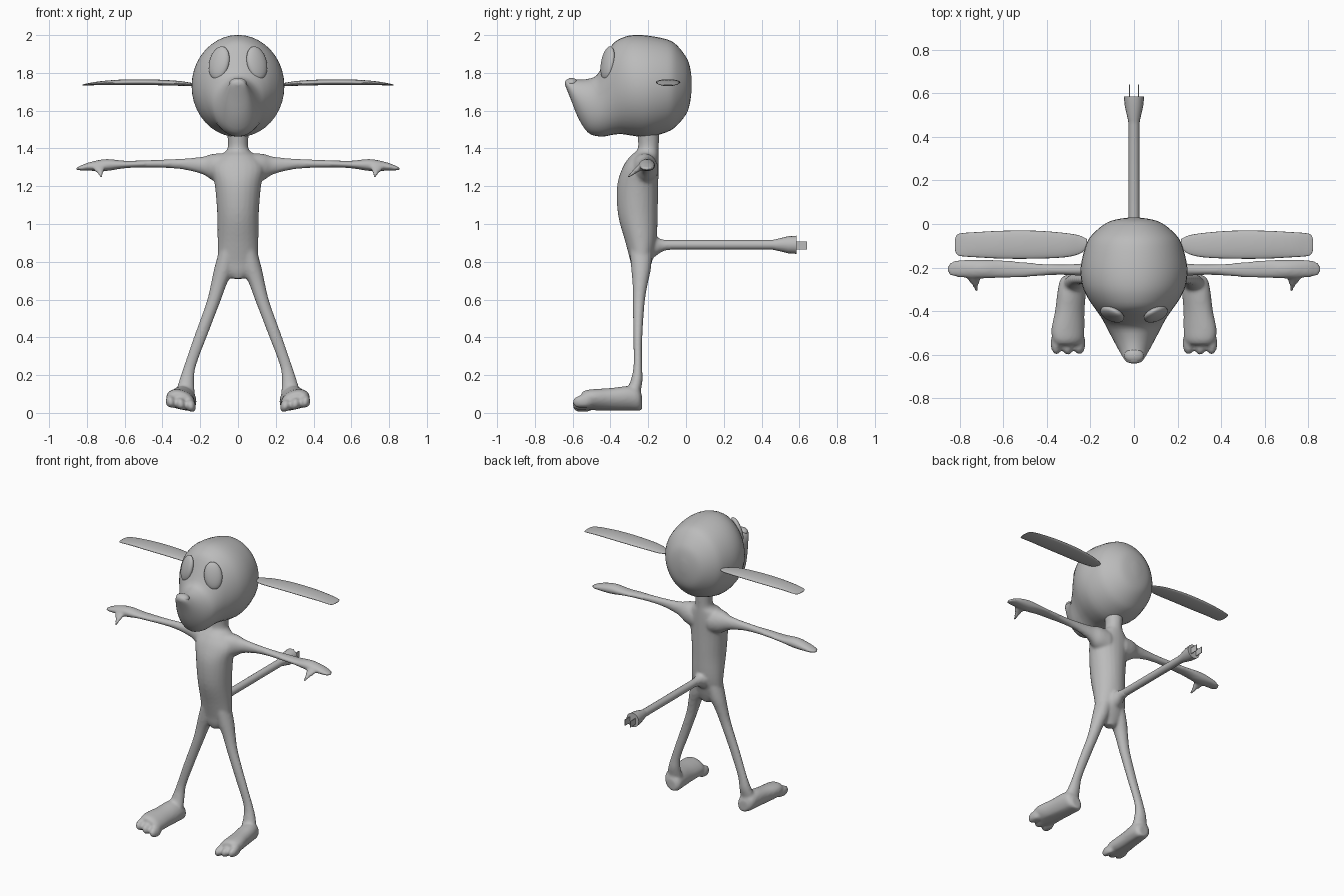
import bpy, bmesh, math
from mathutils import Vector, Matrix

grey = bpy.data.materials.new("plain grey")
grey.diffuse_color = (0.5, 0.5, 0.5, 1)


def finish(bm, name):
    bmesh.ops.recalc_face_normals(bm, faces=bm.faces)
    me = bpy.data.meshes.new(name)
    bm.to_mesh(me)
    bm.free()
    me.materials.append(grey)
    ob = bpy.data.objects.new(name, me)
    bpy.context.collection.objects.link(ob)
    me.shade_smooth()
    return ob


def spline(secs, steps):
    """Catmull-Rom between section tuples (x, y, z, ra, rb)."""
    if steps == 1:
        return secs
    out = []
    for i in range(len(secs) - 1):
        p0, p1 = secs[max(i - 1, 0)], secs[i]
        p2, p3 = secs[i + 1], secs[min(i + 2, len(secs) - 1)]
        for k in range(steps):
            t = k / steps
            out.append([0.5 * (2*b + (c-a)*t + (2*a-5*b+4*c-d)*t*t + (3*b-a-3*c+d)*t**3)
                        for a, b, c, d in zip(p0, p1, p2, p3)])
    return out + [secs[-1]]


def loft(bm, secs, axis, s=1, steps=4, n=24):
    """Closed tube of elliptical rings lying across the given axis."""
    rings = []
    for x, y, z, ra, rb in spline(secs, steps):
        ring = []
        for i in range(n):
            a = 2 * math.pi * i / n
            u, v = max(ra, .002) * math.cos(a), max(rb, .002) * math.sin(a)
            d = {"x": (0, u, v), "y": (u, 0, v), "z": (u, v, 0)}[axis]
            ring.append(bm.verts.new((s * (x + d[0]), y + d[1], z + d[2])))
        rings.append(ring)
    for a, b in zip(rings, rings[1:]):
        for i in range(n):
            j = (i + 1) % n
            bm.faces.new((a[i], a[j], b[j], b[i]))
    bm.faces.new(rings[0])
    bm.faces.new(rings[-1])
    return [v for r in rings for v in r]


def ball(bm, c, r, rot=None, s=1):
    m = Matrix.Translation((s * c[0], c[1], c[2])) @ (rot or Matrix()) @ Matrix.Diagonal((*r, 1))
    return bmesh.ops.create_uvsphere(bm, u_segments=24, v_segments=14, radius=1, matrix=m)["verts"]


# body: torso, neck, limbs and tail root fused into one smooth skin
bm = bmesh.new()
loft(bm, [(0, -.24, .71, .03, .03), (0, -.24, .75, .085, .045), (0, -.237, .8, .105, .057),
          (0, -.238, .9, .108, .082), (0, -.255, 1.05, .11, .105), (0, -.256, 1.2, .122, .109),
          (0, -.24, 1.3, .14, .095), (0, -.22, 1.36, .1, .075), (0, -.2, 1.4, .055, .055),
          (0, -.2, 1.5, .06, .06)], "z")
loft(bm, [(0, -.22, .87, .07, .08), (0, -.16, .88, .045, .05), (0, -.12, .887, .03, .031),
          (0, -.07, .89, .026, .026)], "y")
for s in (1, -1):
    # arm and mitten hand
    loft(bm, [(.06, -.225, 1.29, .08, .085), (.13, -.215, 1.3, .06, .072), (.19, -.21, 1.31, .035, .046),
              (.3, -.21, 1.318, .025, .028), (.4, -.21, 1.319, .026, .022), (.5, -.21, 1.318, .035, .019),
              (.6, -.207, 1.315, .041, .02), (.7, -.207, 1.312, .044, .032),
              (.79, -.205, 1.304, .041, .022), (.84, -.207, 1.295, .032, .011),
              (.858, -.207, 1.293, .012, .006)], "x", s)
    # thumb
    loft(bm, [(.735, -.225, 1.31, .04, .02), (.735, -.255, 1.292, .03, .018),
              (.727, -.285, 1.268, .015, .013), (.722, -.312, 1.246, .007, .007)], "y", s)
    # leg
    loft(bm, [(.05, -.238, .86, .05, .06), (.075, -.238, .76, .052, .052), (.102, -.243, .68, .042, .04),
              (.133, -.25, .58, .036, .031), (.2, -.255, .4, .034, .024), (.254, -.255, .25, .032, .023),
              (.272, -.262, .17, .04, .032), (.282, -.285, .09, .055, .04)], "z", s)
    # foot with three toes, sole tilted down toward the inside
    foot = loft(bm, [(.275, -.232, .06, .03, .035), (.28, -.25, .072, .056, .058),
                     (.285, -.3, .08, .065, .066), (.295, -.4, .073, .068, .06),
                     (.303, -.48, .07, .076, .056), (.303, -.53, .07, .072, .05),
                     (.303, -.555, .07, .055, .035)], "y", s)
    for x, y in ((.25, -.547), (.303, -.55), (.356, -.547)):
        foot += ball(bm, (x, y, .048), (.027, .053, .036), s=s)
    for v in foot:
        v.co.z = max(v.co.z, .02) + .2 * (s * v.co.x - .31)
        v.co.z = max(v.co.z, 0)
body = finish(bm, "body")
m = body.modifiers.new("fuse", "REMESH")
m.mode = "VOXEL"
m.voxel_size = .009
m.use_smooth_shade = True
m = body.modifiers.new("relax", "SMOOTH")
m.factor = .5
m.iterations = 5

# head: skull running forward into the muzzle (y, half width, bottom, top)
profile = [(.03, .02, 1.71, 1.77), (.02, .085, 1.635, 1.835), (0, .135, 1.58, 1.885),
           (-.05, .193, 1.52, 1.948), (-.1, .222, 1.487, 1.977), (-.2, .245, 1.46, 1.997),
           (-.28, .238, 1.467, 2.0), (-.34, .212, 1.476, 1.985), (-.39, .178, 1.472, 1.95),
           (-.43, .15, 1.464, 1.87), (-.47, .128, 1.465, 1.79), (-.52, .102, 1.485, 1.768),
           (-.57, .075, 1.56, 1.764), (-.61, .052, 1.66, 1.768), (-.632, .035, 1.715, 1.765),
           (-.64, .012, 1.735, 1.752)]
bm = bmesh.new()
loft(bm, [(0, y, (b + t) / 2, w, (t - b) / 2) for y, w, b, t in profile], "y", n=40, steps=3)
finish(bm, "head")

# nose button
bm = bmesh.new()
ball(bm, (0, -.605, 1.748), (.045, .034, .025))
finish(bm, "nose")

for s, side in ((1, "left"), (-1, "right")):
    # bulging oval eye
    bm = bmesh.new()
    rot = Matrix.Rotation(s * math.radians(27), 4, "Z") @ Matrix.Rotation(math.radians(-13), 4, "X") \
        @ Matrix.Rotation(s * math.radians(-7), 4, "Y")
    ball(bm, (.1, -.415, 1.853), (.058, .026, .09), rot, s)
    finish(bm, side + "_eye")
    # long flat ear
    bm = bmesh.new()
    loft(bm, [(.215, -.09, 1.737, .02, .006), (.25, -.095, 1.739, .042, .009),
              (.32, -.097, 1.745, .056, .013), (.45, -.095, 1.75, .064, .015),
              (.6, -.095, 1.75, .064, .015), (.72, -.095, 1.746, .058, .011),
              (.79, -.095, 1.74, .053, .006), (.813, -.095, 1.737, .045, .004),
              (.822, -.095, 1.736, .025, .002)], "x", s)
    finish(bm, side + "_ear")
    # plug prong
    bm = bmesh.new()
    bmesh.ops.create_cube(bm, size=1, matrix=Matrix.Translation((s * .021, .605, .887))
                          @ Matrix.Diagonal((.004, .07, .042, 1)))
    finish(bm, side + "_prong").data.shade_flat()

# straight cable tail ending in a flared plug
bm = bmesh.new()
loft(bm, [(0, -.15, .89, .025, .025), (0, .455, .89, .025, .025), (0, .475, .89, .027, .029),
          (0, .54, .89, .042, .045), (0, .585, .89, .047, .048)], "y", steps=1, n=16)
tail = finish(bm, "plug_tail")
tail.data.set_sharp_from_angle(angle=math.radians(35))
